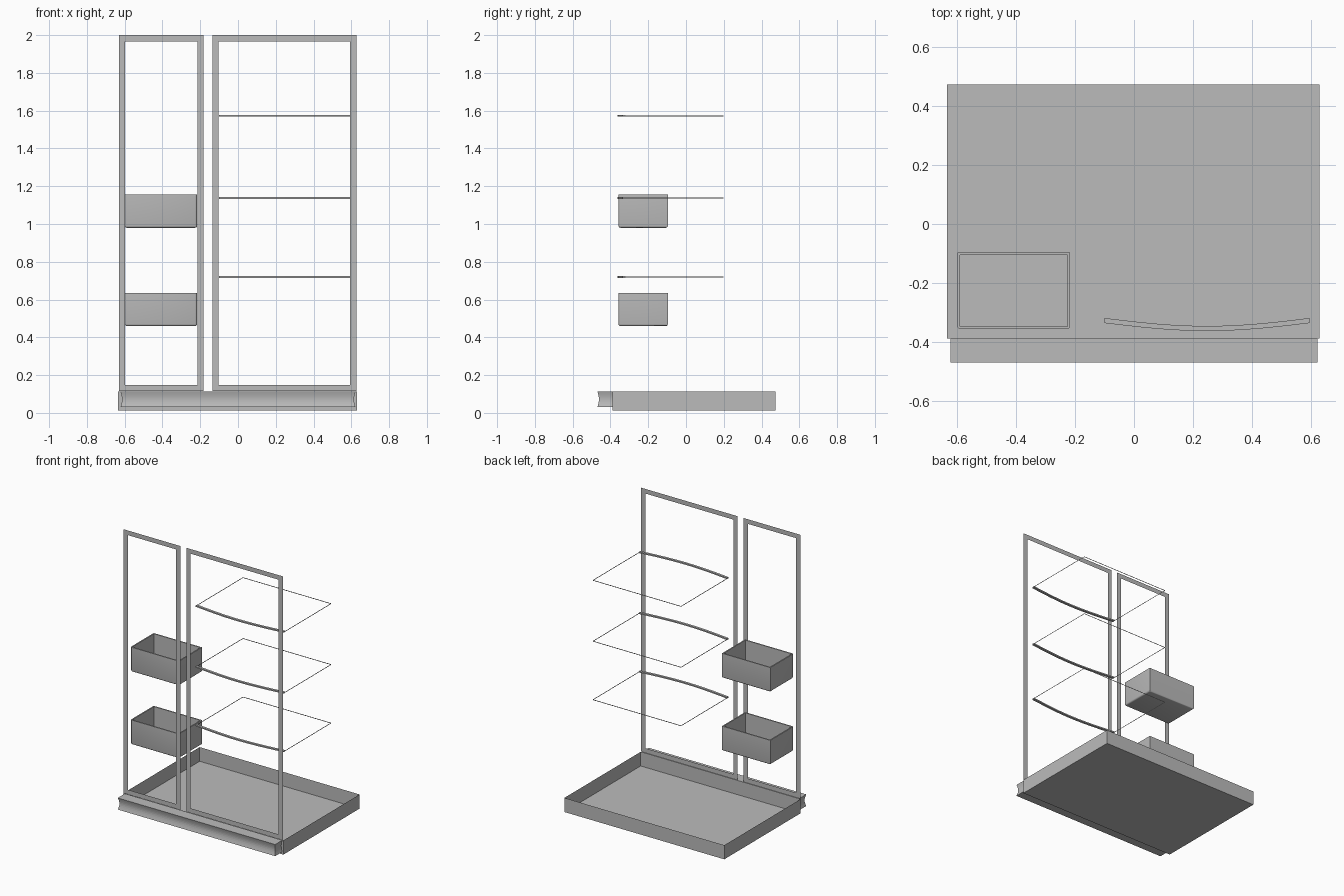
import bpy, bmesh, math

cube = bpy.data.objects.get("Cube")
if cube:
    bpy.data.objects.remove(cube, do_unlink=True)

grey = bpy.data.materials.new("plain_grey")
grey.use_nodes = True
grey.diffuse_color = (0.5, 0.5, 0.5, 1)
grey.node_tree.nodes["Principled BSDF"].inputs["Base Color"].default_value = (0.5, 0.5, 0.5, 1)


def finish(name, bm):
    mesh = bpy.data.meshes.new(name)
    bm.to_mesh(mesh)
    bm.free()
    mesh.materials.append(grey)
    obj = bpy.data.objects.new(name, mesh)
    bpy.context.collection.objects.link(obj)
    return obj


def box(x0, x1, y0, y1, z0, z1):
    bm = bmesh.new()
    bmesh.ops.create_cube(bm, size=1)
    for v in bm.verts:
        v.co = ((x0 + x1) / 2 + v.co.x * (x1 - x0),
                (y0 + y1) / 2 + v.co.y * (y1 - y0),
                (z0 + z1) / 2 + v.co.z * (z1 - z0))
    bm.normal_update()
    return bm


def top_face(bm):
    return max(bm.faces, key=lambda f: f.calc_center_median().z)


# Open sheet tray at the base
bm = box(-0.634, 0.63, -0.388, 0.473, 0.012, 0.113)
bmesh.ops.delete(bm, geom=[top_face(bm)], context="FACES_ONLY")
finish("base_tray", bm)

# Front sill with a shallow concave face that wraps round both ends
bm = bmesh.new()
rings = []
steps = 8
for i in range(steps + 1):
    t = i / steps
    inset = 0.008 * math.sin(math.pi * t)
    z = 0.03 + 0.083 * t
    hx, front, back = 0.622 - inset, -0.469 + inset, -0.389
    rings.append([bm.verts.new((x, y, z)) for x, y in
                  ((-hx, front), (hx, front), (hx, back), (-hx, back))])
for low, high in zip(rings, rings[1:]):
    for k in range(4):
        n = (k + 1) % 4
        bm.faces.new((low[k], low[n], high[n], high[k]))
bm.faces.new(rings[0][::-1])
bm.faces.new(rings[-1])
finish("front_sill", bm)


# Flat door frames
def door_frame(name, x0, x1, border):
    bm = bmesh.new()
    z0, z1, y = 0.115, 2.0, -0.39
    outer = [bm.verts.new((x, y, z)) for x, z in ((x0, z0), (x1, z0), (x1, z1), (x0, z1))]
    b = border
    inner = [bm.verts.new((x, y, z)) for x, z in
             ((x0 + b, z0 + b), (x1 - b, z0 + b), (x1 - b, z1 - b), (x0 + b, z1 - b))]
    for k in range(4):
        n = (k + 1) % 4
        bm.faces.new((outer[k], outer[n], inner[n], inner[k]))
    finish(name, bm)


door_frame("narrow_door_frame", -0.63, -0.182, 0.033)
door_frame("wide_door_frame", -0.135, 0.627, 0.033)


# Open shelf outlines: bowed front lip plus thin upright side and back edges
def shelf(name, z):
    x0, x1, back = -0.1, 0.596, 0.199
    bm = bmesh.new()
    columns = []
    segments = 12
    for i in range(segments + 1):
        t = i / segments
        x = x0 + (x1 - x0) * t
        y = -0.319 - 0.027 * math.sin(math.pi * t)
        columns.append([bm.verts.new((x, yy, zz)) for yy, zz in
                        ((y, z), (y - 0.017, z), (y - 0.017, z + 0.009), (y, z + 0.009))])
    for a, b in zip(columns, columns[1:]):
        for k in range(4):
            n = (k + 1) % 4
            bm.faces.new((a[k], b[k], b[n], a[n]))
    bm.faces.new(columns[0])
    bm.faces.new(columns[-1][::-1])
    finish(name + "_front_lip", bm)

    bm = bmesh.new()
    path = ((x0, -0.32), (x0, back), (x1, back), (x1, -0.32))
    pairs = [[bm.verts.new((x, y, z + h)) for h in (0.001, 0.006)] for x, y in path]
    for a, b in zip(pairs, pairs[1:]):
        bm.faces.new((a[0], b[0], b[1], a[1]))
    finish(name + "_edge", bm)


for label, height in (("lower", 0.715), ("middle", 1.133), ("upper", 1.568)):
    shelf(label + "_shelf", height)


# Open storage bins with softened base and front corners
def bin_box(name, z):
    x0, x1, y0, y1, h, wall = -0.599, -0.217, -0.357, -0.096, 0.175, 0.012
    bm = box(x0, x1, y0, y1, z, z + h)
    top = top_face(bm)
    bmesh.ops.inset_region(bm, faces=[top], thickness=wall)
    down = bmesh.ops.extrude_discrete_faces(bm, faces=[top])["faces"][0]
    for v in down.verts:
        v.co.z -= h - wall
    soft = []
    for e in bm.edges:
        a, b = e.verts
        base = max(a.co.z, b.co.z) < z + 0.001
        front = a.co.y < y0 + 0.001 and b.co.y < y0 + 0.001 and abs(a.co.z - b.co.z) > 0.1
        if base or front:
            soft.append(e)
    bmesh.ops.bevel(bm, geom=soft, offset=0.01, segments=3, profile=0.5, affect="EDGES")
    obj = finish(name, bm)
    bpy.ops.object.select_all(action="DESELECT")
    obj.select_set(True)
    bpy.context.view_layer.objects.active = obj
    bpy.ops.object.shade_smooth_by_angle(angle=math.radians(40))


bin_box("lower_bin", 0.46)
bin_box("upper_bin", 0.98)
